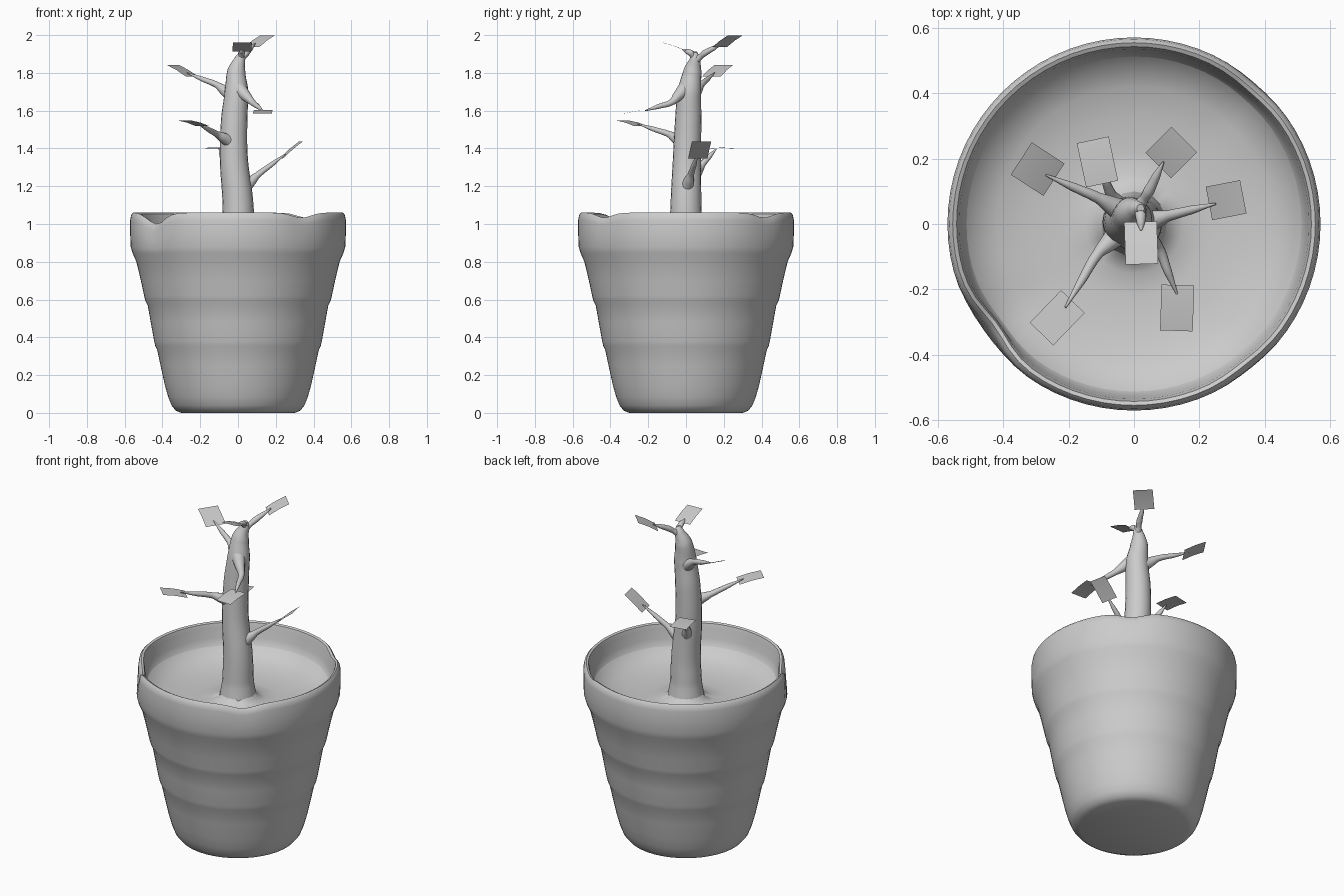
import bpy, bmesh, math
from mathutils import Vector

cube = bpy.data.objects.get("Cube")
if cube:
    bpy.data.objects.remove(cube, do_unlink=True)

clay = bpy.data.materials.new("plain_grey")
clay.use_nodes = True
GREY = (0.6, 0.6, 0.6, 1)
clay.diffuse_color = GREY
clay.node_tree.nodes["Principled BSDF"].inputs["Base Color"].default_value = GREY


def select(obj):
    bpy.ops.object.select_all(action='DESELECT')
    obj.select_set(True)
    bpy.context.view_layer.objects.active = obj


def finish(bm, name, angle=40):
    mesh = bpy.data.meshes.new(name)
    bm.to_mesh(mesh)
    bm.free()
    mesh.materials.append(clay)
    obj = bpy.data.objects.new(name, mesh)
    bpy.context.collection.objects.link(obj)
    select(obj)
    bpy.ops.object.shade_smooth_by_angle(angle=math.radians(angle))
    return obj


# chips in the rim: angle, half width, drop, inward dent
CHIPS = [(-144, 11, 0.06, 0.025), (-52, 9, 0.027, 0.006), (49, 9, 0.027, 0.006)]


def chipped(r, z, deg):
    lift = max(0, min(1, (z - 0.84) / 0.2))
    for centre, width, drop, dent in CHIPS:
        away = (deg - centre + 180) % 360 - 180
        g = math.exp(-(away / width) ** 2) * lift
        r -= dent * g
        z -= drop * g
    return r, z


def lathe(name, profile, segments=72):
    bm = bmesh.new()
    rings = []
    for r, z in profile:
        if r == 0:
            rings.append([bm.verts.new((0, 0, z))] * segments)
            continue
        ring = []
        for i in range(segments):
            a = 2 * math.pi * i / segments
            rr, zz = chipped(r, z, math.degrees(a))
            ring.append(bm.verts.new((rr * math.cos(a), rr * math.sin(a), zz)))
        rings.append(ring)
    for low, high in zip(rings, rings[1:]):
        for i in range(segments):
            j = (i + 1) % segments
            corners = list(dict.fromkeys((low[i], low[j], high[j], high[i])))
            bm.faces.new(corners)
    return finish(bm, name)


# Pot: stepped outer wall, rounded lip, inner wall
lathe("pot", [(0, 0), (0.30, 0), (0.33, 0.012), (0.352, 0.04), (0.37, 0.085),
              (0.388, 0.15), (0.41, 0.25), (0.427, 0.33), (0.438, 0.355),
              (0.444, 0.38), (0.462, 0.48), (0.478, 0.57), (0.491, 0.595),
              (0.497, 0.62), (0.514, 0.70), (0.538, 0.80), (0.558, 0.845),
              (0.568, 0.88), (0.571, 0.95), (0.571, 1.02), (0.566, 1.048),
              (0.555, 1.06), (0.543, 1.054), (0.536, 1.03), (0.528, 0.97),
              (0.51, 0.92), (0.48, 0.89)])

# Soil: shallow bowl rising into the trunk
lathe("soil", [(0.515, 0.93), (0.48, 0.892), (0.42, 0.865), (0.33, 0.845),
               (0.22, 0.836), (0.15, 0.84), (0.11, 0.86), (0.085, 0.90),
               (0, 0.91)])


def limb(name, points, sides=4):
    """Tapered tube through (x, y, z, radius) points."""
    data = bpy.data.curves.new(name, 'CURVE')
    data.dimensions = '3D'
    data.bevel_depth = 1
    data.bevel_resolution = sides
    data.resolution_u = 8
    data.use_fill_caps = True
    spline = data.splines.new('BEZIER')
    spline.bezier_points.add(len(points) - 1)
    for bp, (x, y, z, r) in zip(spline.bezier_points, points):
        bp.co = (x, y, z)
        bp.radius = r
        bp.handle_left_type = bp.handle_right_type = 'AUTO'
    data.materials.append(clay)
    obj = bpy.data.objects.new(name, data)
    bpy.context.collection.objects.link(obj)
    select(obj)
    bpy.ops.object.convert(target='MESH')
    bpy.ops.object.shade_smooth_by_angle(angle=math.radians(50))


# Trunk
limb("trunk", [(0, 0, 0.84, 0.105), (0, 0, 0.95, 0.088), (0, 0, 1.1, 0.082),
               (-0.022, 0.005, 1.35, 0.074), (-0.02, 0.012, 1.55, 0.07),
               (-0.008, 0.018, 1.7, 0.063), (-0.008, 0.035, 1.81, 0.048),
               (0.012, 0.048, 1.88, 0.026), (0.02, 0.048, 1.91, 0.012)], 8)


def leaf(name, centre, heading, length, width, rise):
    """Thin slightly arched card pointing outwards along its heading."""
    a = math.radians(heading)
    out = Vector((math.cos(a), math.sin(a), 0))
    side = Vector((-out.y, out.x, 0))
    bm = bmesh.new()
    rows = []
    for t in (-0.5, 0, 0.5):
        mid = Vector(centre) + out * (t * length)
        mid.z += rise * t + (0.004 if t == 0 else 0)
        rows.append([bm.verts.new(mid + side * (s * width)) for s in (-0.5, 0.5)])
    for p, q in zip(rows, rows[1:]):
        bm.faces.new((p[0], q[0], q[1], p[1]))
    finish(bm, name)


# Branches: base on trunk, bend, tip, then leaf centre, heading, length, width, rise
BRANCHES = {
    "upper_right": ((-0.02, 0.03, 1.67), (-0.11, 0.08, 1.735), (-0.27, 0.15, 1.80),
                    (-0.295, 0.168, 1.812), 147, 0.119, 0.118, 0.06),
    "lower_back": ((-0.02, 0.02, 1.22), (-0.07, 0.09, 1.32), (-0.10, 0.16, 1.398),
                   (-0.112, 0.19, 1.40), 102, 0.138, 0.10, 0.0),
    "top_back": ((0.01, 0.045, 1.86), (0.045, 0.10, 1.905), (0.09, 0.19, 1.955),
                 (0.114, 0.219, 1.967), 45, 0.113, 0.11, 0.06),
    "lower_left": ((0.02, 0.0, 1.18), (0.105, 0.025, 1.26), (0.25, 0.062, 1.37),
                   (0.282, 0.073, 1.393), 11, 0.107, 0.104, 0.09),
    "middle_front": ((0.0, 0.0, 1.72), (0.075, -0.075, 1.645), (0.132, -0.215, 1.60),
                     (0.132, -0.257, 1.595), -92, 0.14, 0.10, -0.018),
    "middle_right": ((-0.03, -0.01, 1.43), (-0.11, -0.09, 1.475), (-0.21, -0.255, 1.53),
                     (-0.235, -0.287, 1.533), -134, 0.138, 0.10, 0.03),
    "top_front": ((0.012, 0.05, 1.87), (0.02, 0.025, 1.905), (0.022, -0.02, 1.925),
                  (0.022, -0.058, 1.937), -88, 0.13, 0.10, 0.047),
}
for name, (base, bend, tip, centre, *card) in BRANCHES.items():
    thick = 0.022 if name.startswith("top") else 0.042
    b, m, t = Vector(base), Vector(bend), Vector(tip)
    limb(name + "_branch", [(*b, thick), (*b.lerp(m, 0.6), thick * 0.65), (*m, 0.017),
                            (*m.lerp(t, 0.5), 0.013), (*t, 0.003)])
    leaf(name + "_leaf", centre, *card)
